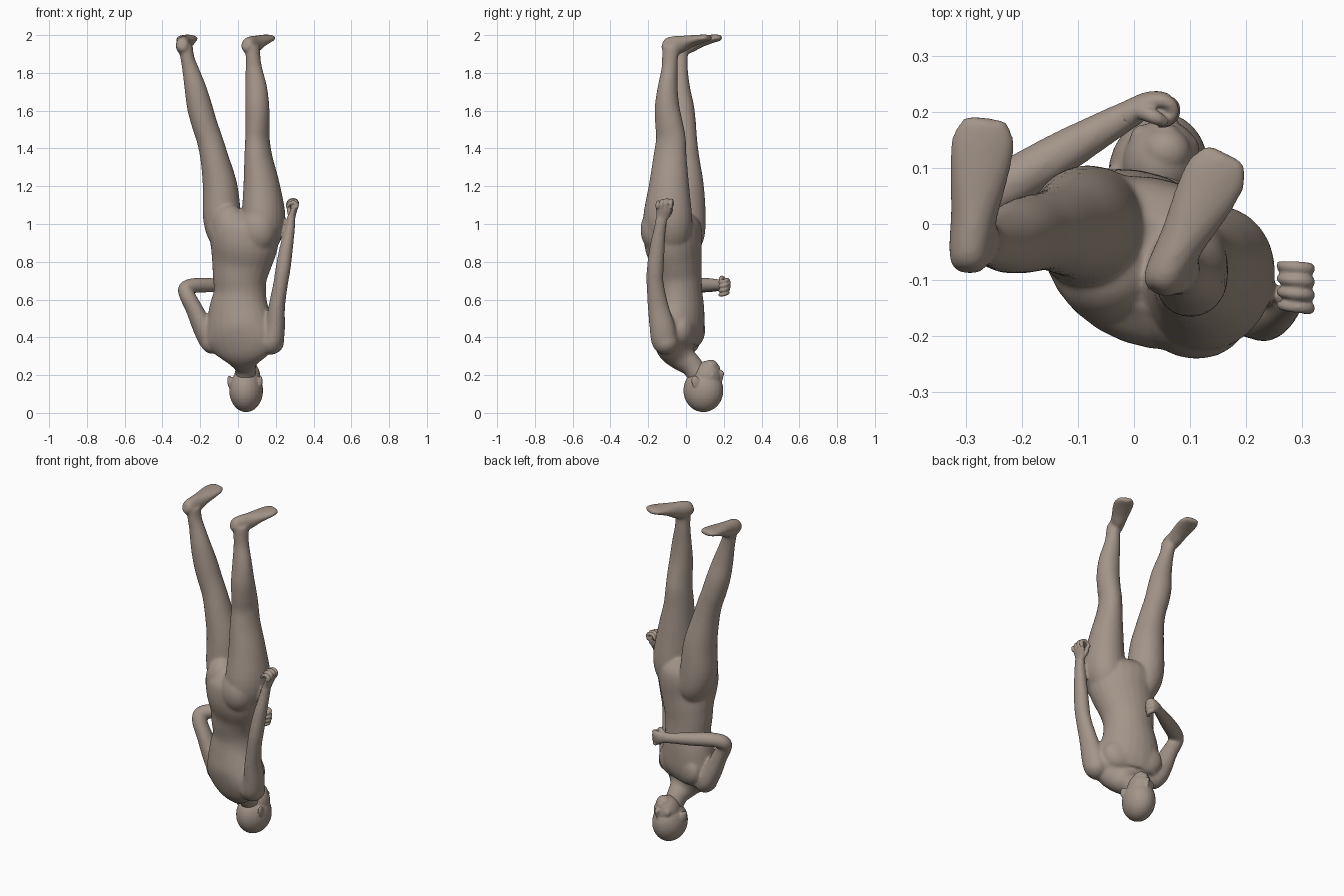
import bpy, bmesh, math
from mathutils import Vector, Matrix

YAW = math.radians(-20)
LATERAL = Vector((math.cos(YAW), math.sin(YAW), 0))   # hip / shoulder axis
SKIN = bpy.data.materials.new("skin")
SKIN.diffuse_color = (.37, .30, .25, 1)


def spline(rows, steps=4):
    """Catmull-Rom through rows of (x, y, z, a, b)."""
    pts = [rows[0]] + list(rows) + [rows[-1]]
    out = []
    for i in range(1, len(pts) - 2):
        p0, p1, p2, p3 = pts[i - 1:i + 3]
        for s in range(steps):
            t = s / steps
            out.append([0.5 * (2 * b + (c - a) * t + (2 * a - 5 * b + 4 * c - d) * t * t
                               + (3 * b - a - 3 * c + d) * t ** 3)
                        for a, b, c, d in zip(p0, p1, p2, p3)])
    out.append(list(rows[-1]))
    return out


def tube(bm, rows, side=LATERAL, n=24, grow=0):
    """Closed loft of elliptical rings: a along side, b across it."""
    rows = spline(rows)
    side = Vector(side)
    cs = [Vector(r[:3]) for r in rows]
    rings = []
    for i, r in enumerate(rows):
        t = (cs[min(i + 1, len(cs) - 1)] - cs[max(i - 1, 0)]).normalized()
        u = (side - t * side.dot(t)).normalized()
        v = t.cross(u)
        rings.append([bm.verts.new(cs[i] + u * (r[3] + grow) * math.cos(2 * math.pi * k / n)
                                   + v * (r[4] + grow) * math.sin(2 * math.pi * k / n)) for k in range(n)])
    for p, q in zip(rings, rings[1:]):
        for k in range(n):
            bm.faces.new((p[k], p[(k + 1) % n], q[(k + 1) % n], q[k]))
    bm.faces.new(rings[0][::-1])
    bm.faces.new(rings[-1])


def blob(bm, c, r, yaw=YAW, tilt=0):
    m = (Matrix.Translation(c) @ Matrix.Rotation(yaw, 4, 'Z')
         @ Matrix.Rotation(tilt, 4, 'X') @ Matrix.Diagonal((*r, 1)))
    bmesh.ops.create_uvsphere(bm, u_segments=24, v_segments=16, radius=1, matrix=m)


def finish(bm, name, voxel, smooth):
    """Fuse the overlapping volumes into one smooth skin."""
    bmesh.ops.recalc_face_normals(bm, faces=bm.faces)
    me = bpy.data.meshes.new(name)
    bm.to_mesh(me)
    bm.free()
    me.materials.append(SKIN)
    ob = bpy.data.objects.new(name, me)
    bpy.context.collection.objects.link(ob)
    rm = ob.modifiers.new("fuse", 'REMESH')
    rm.mode = 'VOXEL'
    rm.voxel_size = voxel
    rm.use_smooth_shade = True
    sm = ob.modifiers.new("soften", 'SMOOTH')
    sm.factor = 0.5
    sm.iterations = smooth


body = bmesh.new()

# torso and neck, hips down to the head
tube(body, [(.03, -.07, 1.06, .12, .08), (.03, -.068, 1.0, .195, .138), (.032, -.068, .9, .185, .148),
            (.02, -.05, .8, .163, .13), (.01, -.042, .72, .146, .122), (.01, -.035, .64, .14, .118),
            (.005, -.035, .55, .162, .127), (.01, -.043, .45, .185, .132), (.017, -.05, .38, .2, .112),
            (.022, -.045, .33, .165, .09), (.03, -.012, .285, .088, .07), (.038, .03, .25, .058, .058),
            (.043, .07, .19, .05, .055)], grow=.001)
# buttocks, chest, shoulders
blob(body, (.105, -.145, .97), (.105, .095, .125))
blob(body, (-.045, -.085, .98), (.095, .092, .125))
blob(body, (.1, -.005, .44), (.095, .055, .09))
blob(body, (-.045, .045, .44), (.095, .05, .09))
blob(body, (.178, -.11, .375), (.066, .07, .065))
blob(body, (-.132, .0, .375), (.068, .065, .063))

# legs
tube(body, [(.1, -.09, .82, .05, .06), (.118, -.093, .92, .1, .115), (.135, -.097, 1.03, .113, .13),
            (.125, -.09, 1.2, .094, .107), (.108, -.085, 1.35, .071, .089), (.103, -.08, 1.45, .061, .079),
            (.104, -.09, 1.53, .061, .073), (.102, -.1, 1.62, .062, .064), (.096, -.097, 1.72, .057, .051),
            (.084, -.087, 1.82, .043, .041), (.08, -.085, 1.88, .037, .041), (.077, -.08, 1.94, .036, .045)],
     grow=.002)
tube(body, [(-.03, -.03, .82, .05, .06), (-.055, -.015, .92, .09, .105), (-.083, -.005, 1.03, .1, .108),
            (-.095, -.003, 1.2, .09, .096), (-.125, -.01, 1.35, .073, .079), (-.151, -.012, 1.45, .067, .069),
            (-.178, -.016, 1.53, .066, .067), (-.203, -.023, 1.62, .065, .064), (-.226, -.033, 1.72, .056, .053),
            (-.252, -.034, 1.82, .042, .042), (-.268, -.034, 1.88, .035, .041), (-.277, -.03, 1.94, .036, .045)],
     (1, 0, 0), grow=.002)


# feet, soles upward: heel point, direction of the toes
def foot(heel, yaw):
    d = Vector((math.sin(yaw), math.cos(yaw), 0))
    rows = [(-.002, 1.952, .02, .022), (.015, 1.948, .031, .038), (.05, 1.945, .036, .046),
            (.10, 1.951, .039, .044), (.15, 1.965, .047, .032), (.2, 1.976, .054, .023),
            (.24, 1.983, .053, .017), (.273, 1.987, .036, .012)]
    tube(body, [(heel[0] + d.x * s, heel[1] + d.y * s, z, a, b) for s, z, a, b in rows],
         (d.y, -d.x, 0), grow=.003)


foot((.041, -.118), math.radians(27))
foot((-.297, -.082), math.radians(7))

# straight arm along the hip, bent arm across the waist
tube(body, [(.15, -.1, .345, .05, .05), (.18, -.115, .38, .057, .066), (.195, -.125, .45, .052, .066),
            (.205, -.147, .56, .042, .054), (.225, -.163, .68, .037, .044), (.238, -.163, .76, .038, .043),
            (.255, -.153, .87, .034, .039), (.275, -.138, .98, .025, .03), (.284, -.125, 1.05, .019, .031)],
     (1, 0, 0), grow=.002)
tube(body, [(-.115, .01, .345, .05, .05), (-.15, .012, .39, .064, .057), (-.19, .01, .46, .06, .05),
            (-.232, .01, .55, .05, .042), (-.268, .015, .62, .042, .04), (-.277, .035, .66, .04, .037),
            (-.225, .07, .675, .041, .038), (-.13, .126, .676, .037, .036), (-.04, .178, .676, .028, .029),
            (.015, .208, .676, .022, .029)], (.45, -.9, 0), grow=.002)
finish(body, "body", .0065, 20)

# head: skull, face, jaw
head = bmesh.new()
HY = math.radians(-12)
blob(head, (.043, .092, .119), (.089, .107, .115), HY)
blob(head, (.049, .108, .185), (.07, .078, .092), HY, -.2)
blob(head, (.057, .13, .24), (.045, .042, .042), HY)


def face(side, fwd, z):
    c, s = math.cos(HY), math.sin(HY)
    return (.043 + side * c - fwd * s, .092 + side * s + fwd * c, z)


# nose, brow, lips, cheeks, eyes, ears
tube(head, [(*face(0, .088, .155), .009, .011), (*face(0, .095, .19), .011, .013),
            (*face(0, .098, .21), .015, .014), (*face(0, .088, .219), .012, .01)], (1, 0, 0), 12)
blob(head, face(0, .076, .142), (.055, .022, .014), HY)
blob(head, face(0, .078, .237), (.022, .013, .006), HY)
blob(head, face(0, .074, .248), (.019, .013, .006), HY)
for s in (-1, 1):
    blob(head, face(s * .037, .055, .2), (.025, .024, .03), HY)
    blob(head, face(s * .031, .076, .166), (.014, .011, .009), HY)
    blob(head, face(s * .083, -.025, .165), (.011, .022, .034), HY + s * .3, .25)
finish(head, "head", .005, 7)

# hand of the straight arm, fingers curled inward
hand = bmesh.new()
tube(hand, [(.278, -.135, 1.005, .022, .027), (.286, -.124, 1.045, .019, .034),
            (.298, -.117, 1.08, .017, .043), (.303, -.115, 1.1, .013, .042)], (1, 0, 0))
blob(hand, (.29, -.115, 1.1), (.018, .036, .018), 0)
for i in range(4):
    y, h = -.15 + i * .0235, (-.01, -.001, .003, 0)[i]
    tube(hand, [(.305, y, 1.085, .011, .012), (.311, y, 1.112 + h, .011, .012),
                (.293, y + .002, 1.124 + h, .011, .011), (.271, y + .004, 1.117 + h, .01, .01),
                (.26, y + .006, 1.097 + h, .008, .008)], (0, 1, 0), 12)
tube(hand, [(.28, -.105, 1.04, .015, .015), (.273, -.085, 1.065, .013, .013),
            (.264, -.08, 1.1, .009, .009)], (1, 0, 0), 12)
finish(hand, "hanging_hand", .004, 3)

# hand of the bent arm, loosely closed
fist = bmesh.new()
tube(fist, [(-.02, .188, .677, .026, .028), (.02, .213, .677, .021, .034),
            (.046, .218, .672, .018, .043), (.058, .215, .67, .014, .042)], (.45, -.9, 0))
blob(fist, (.053, .2, .668), (.016, .018, .036), 0)
for i in range(4):
    z, h = .634 + i * .0225, (-.006, 0, .003, 0)[i]
    tube(fist, [(.045, .22, z + .003, .012, .012), (.064 + h, .214, z, .012, .012),
                (.069 + h, .198, z - .006, .011, .011), (.058 + h, .183, z - .009, .01, .01),
                (.046 + h, .179, z - .009, .008, .008)], (0, 0, 1), 12)
tube(fist, [(.015, .2, .7, .015, .015), (.038, .19, .715, .013, .013),
            (.056, .18, .705, .009, .009)], (0, 0, 1), 12)
finish(fist, "raised_hand", .004, 3)
